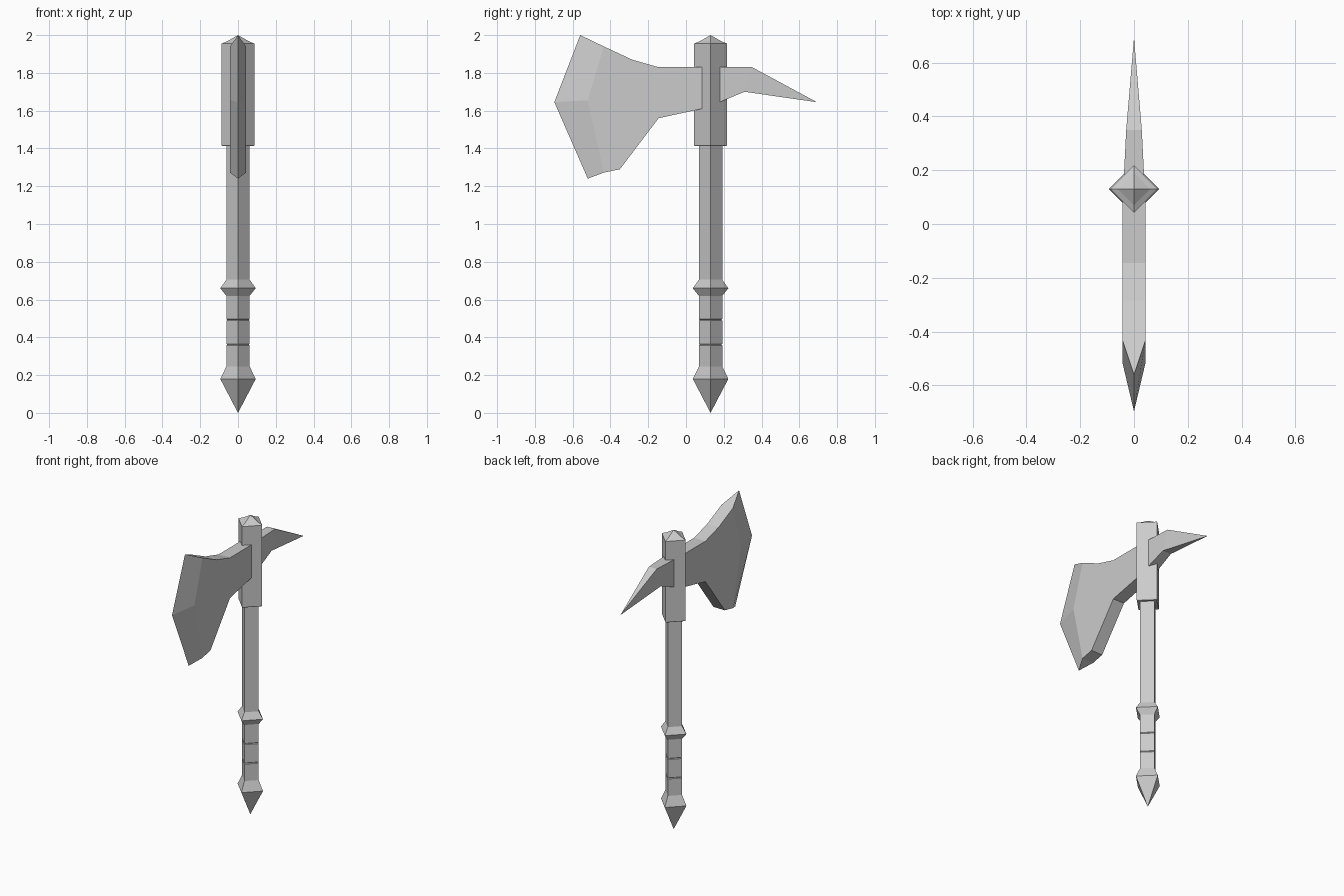
import bpy
import math

default_cube = bpy.data.objects.get("Cube")
if default_cube:
    bpy.data.objects.remove(default_cube, do_unlink=True)

AXIS_Y = 0.13

steel = bpy.data.materials.new("light grey")
steel.use_nodes = True
steel.diffuse_color = (0.6, 0.6, 0.6, 1)
steel.node_tree.nodes["Principled BSDF"].inputs["Base Color"].default_value = (0.6, 0.6, 0.6, 1)


def make_object(name, verts, faces):
    mesh = bpy.data.meshes.new(name)
    mesh.from_pydata(verts, [], faces)
    mesh.materials.append(steel)
    obj = bpy.data.objects.new(name, mesh)
    bpy.context.collection.objects.link(obj)
    return obj


def diamond_column(name, profile):
    """Stack four-sided rings of (radius, z); radius 0 makes a point."""
    verts, rings, faces = [], [], []
    for radius, z in profile:
        start = len(verts)
        count = 4 if radius else 1
        for i in range(count):
            a = i * math.pi / 2
            verts.append((radius * math.cos(a), AXIS_Y + radius * math.sin(a), z))
        rings.append([start + i % count for i in range(4)])
    for low, high in zip(rings, rings[1:]):
        for i in range(4):
            j = (i + 1) % 4
            face = [low[i], low[j], high[j], high[i]]
            faces.append(list(dict.fromkeys(face)))
    if profile[0][0]:
        faces.append(rings[0][::-1])
    if profile[-1][0]:
        faces.append(rings[-1])
    return make_object(name, verts, faces)


def mirrored_slab(name, points, panels):
    """Side panels from (y, z, half thickness), mirrored in x, with a rim.
    Points of zero thickness are shared by both sides."""
    verts = [(t, y, z) for y, z, t in points]
    twin = []
    for i, (y, z, t) in enumerate(points):
        twin.append(len(verts) if t else i)
        if t:
            verts.append((-t, y, z))
    faces = [list(p) for p in panels] + [[twin[i] for i in reversed(p)] for p in panels]
    # Bridge every open border edge to its mirrored twin
    edges = [(p[k], p[(k + 1) % len(p)]) for p in panels for k in range(len(p))]
    for a, b in edges:
        if (b, a) not in edges:
            rim = list(dict.fromkeys([b, a, twin[a], twin[b]]))
            if len(rim) > 2:
                faces.append(rim)
    obj = make_object(name, verts, faces)
    return obj


# Pommel spike, grip with fine grooves, collar and shaft
GRIP = 0.062
grip = [(0, 0), (0.094, 0.18), (GRIP, 0.245)]
for z in (0.362, 0.492):
    grip += [(GRIP, z - 0.004), (GRIP - 0.005, z), (GRIP, z + 0.004)]
grip += [(GRIP, 0.62), (0.094, 0.66), (GRIP, 0.705), (GRIP, 1.43)]
diamond_column("handle", grip)

# Socket with a pointed cap
diamond_column("head_socket", [(0.083, 1.412), (0.088, 1.418), (0.088, 1.955),
                               (0.06, 1.966), (0, 2.0)])

# Axe blade: flat cheek, then a bevel down to a sharp edge
T = 0.042
blade = [
    (0.13, 1.83, T), (-0.145, 1.83, T), (-0.285, 1.87, T), (-0.435, 1.94, T),
    (-0.52, 1.655, T), (-0.435, 1.272, T), (-0.35, 1.29, T), (-0.145, 1.56, T),
    (0.13, 1.62, T),
    (-0.56, 2.0, 0), (-0.697, 1.645, 0), (-0.52, 1.24, 0),
]
# The lower corner keeps its full thickness back from the edge
blade[11] = (-0.52, 1.24, 0)
mirrored_slab("axe_blade", blade, [
    (0, 1, 7, 8), (1, 2, 3, 4, 5, 6, 7), (3, 9, 10, 4), (4, 10, 11, 5)])

# Back spike tapering to a point
mirrored_slab("back_spike", [
    (0.13, 1.83, 0.04), (0.13, 1.625, 0.04), (0.31, 1.70, 0.031),
    (0.35, 1.83, 0.029), (0.693, 1.645, 0)], [(0, 1, 2, 3), (3, 2, 4)])

# Make all faces point outward
import bmesh
for name in ("handle", "head_socket", "axe_blade", "back_spike"):
    mesh = bpy.data.objects[name].data
    bm = bmesh.new()
    bm.from_mesh(mesh)
    bmesh.ops.recalc_face_normals(bm, faces=bm.faces)
    bm.to_mesh(mesh)
    bm.free()
